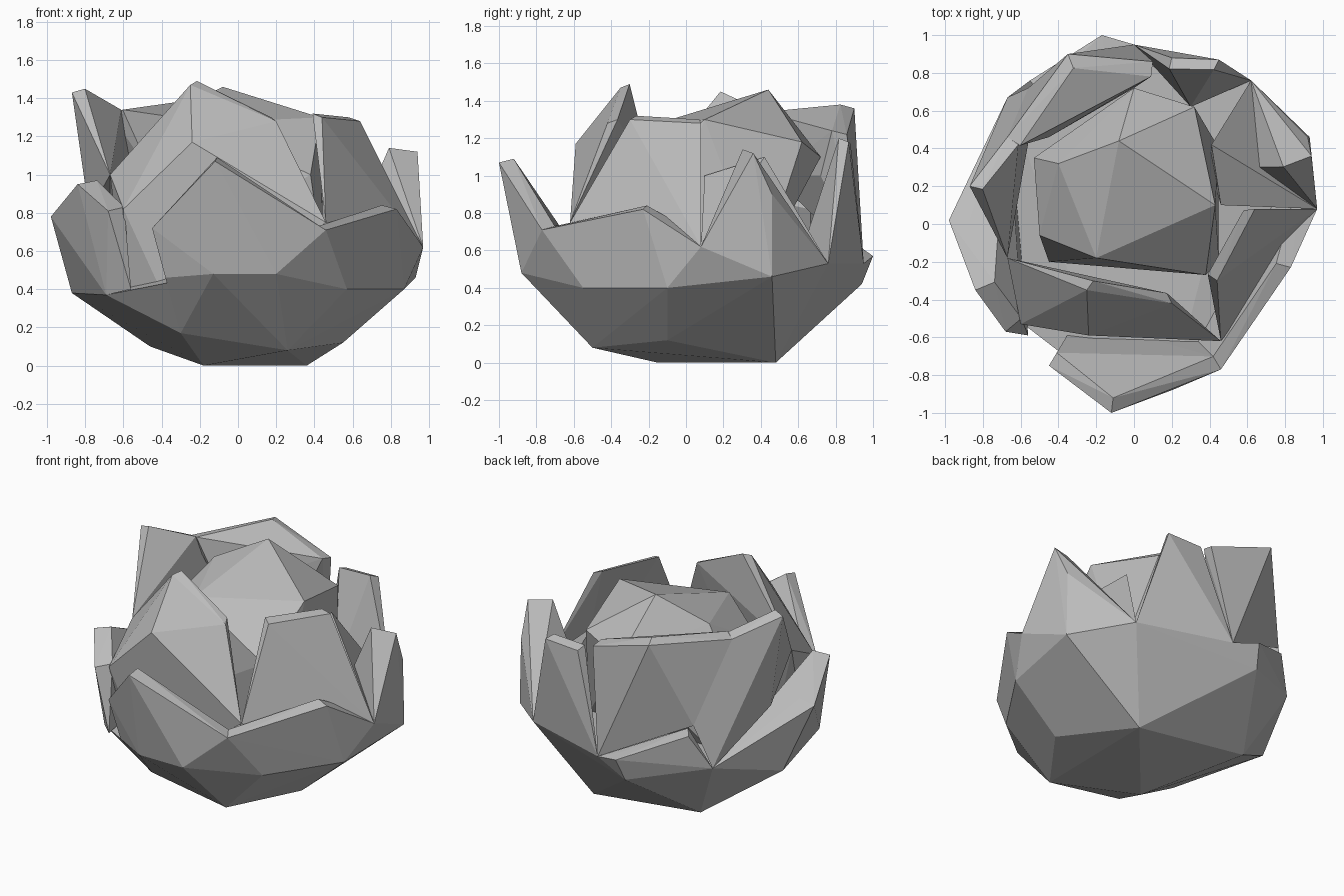
import bpy
import bmesh
from mathutils import Vector

cube = bpy.data.objects.get("Cube")
if cube:
    bpy.data.objects.remove(cube, do_unlink=True)

# One plain grey for the whole bloom
grey = bpy.data.materials.new("stone_grey")
colour = (.5, .5, .5, 1)
grey.use_nodes = True
grey.diffuse_color = colour
for node in grey.node_tree.nodes:
    if node.type == 'BSDF_PRINCIPLED':
        node.inputs["Base Color"].default_value = colour


def facet(name, points):
    """Flat-faced solid wrapped tightly around its corner points."""
    bm = bmesh.new()
    for point in points:
        bm.verts.new(point)
    hull = bmesh.ops.convex_hull(bm, input=bm.verts)
    loose = {item for item in hull["geom_interior"] + hull["geom_unused"]
             if isinstance(item, bmesh.types.BMVert)}
    bmesh.ops.delete(bm, geom=list(loose), context='VERTS')
    bmesh.ops.recalc_face_normals(bm, faces=bm.faces)
    mesh = bpy.data.meshes.new(name)
    bm.to_mesh(mesh)
    bm.free()
    mesh.materials.append(grey)
    obj = bpy.data.objects.new(name, mesh)
    bpy.context.collection.objects.link(obj)


def petal(name, rim, base, thickness):
    """Petal whose rim is thickened towards the middle of the bloom."""
    inner = []
    for x, y, z in rim:
        inward = Vector((-x, -y, 0)).normalized() * thickness
        inner.append(Vector((x, y, z + .02)) + inward)
    facet(name, rim + inner + base)


# Corners of the underside
sole_front = (-.18, -.15, 0)
sole_right = (.36, .48, 0)
keel_left = (-.3, -.5, .17)
keel_right = (.26, -.5, .08)
flank_left = (-.46, .5, .1)
flank_right = (.55, -.1, .12)

# Belly corners, shared by the bowl and the petals growing out of it
front_belly_left = (-.13, -.88, .48)
front_belly_right = (.2, -.88, .48)
front_right_belly = (.57, -.55, .4)
right_belly = (.87, -.1, .4)
right_back_belly = (.93, .46, .46)
back_right_belly = (.62, .76, .53)
back_belly = (0, .95, .53)
back_left_belly = (-.2, .94, .42)
left_back_belly = (-.67, .67, .52)
left_belly = (-.87, .2, .38)
left_front_belly = (-.69, -.45, .37)
front_left_belly = (-.38, -.72, .46)

# Corners where neighbouring petals meet
front_seam = (.46, -.77, .71)
inner_front_seam = (.46, -.62, .75)
right_seam = (.97, .08, .62)
left_seam = (-.67, -.18, 1)
back_left_seam = (-.56, .72, .8)
back_left_shoulder = (-.67, .46, 1.32)

# Lower bowl
facet("bowl", [
    sole_front, sole_right, keel_left, keel_right,
    flank_left, flank_right, front_belly_left, front_belly_right,
    front_right_belly, right_belly, right_back_belly, back_right_belly,
    back_belly, back_left_belly, left_back_belly, left_belly,
    left_front_belly,
])

# Closed bud in the middle
bud_base = [(x, y, .5) for x in (-.45, .45) for y in (-.2, .4)]
bud_crown = [
    (-.08, .44, 1.46), (.32, .62, 1.18), (.43, .1, 1.3),
    (.38, -.27, 1), (-.2, -.18, 1.27), (-.4, .32, 1.3),
    (-.5, -.06, 1.08), (0, .72, 1.1), (-.53, .35, 1.1),
]
facet("bud", bud_base + bud_crown)

# Outer petals
petal("front_outer_petal",
      rim=[(-.45, -.75, .72), (-.12, -1, 1.07), front_seam],
      base=[front_left_belly, front_belly_left, front_belly_right,
            keel_left, keel_right],
      thickness=.08)

petal("right_outer_petal",
      rim=[front_seam, (.83, -.23, .82), right_seam],
      base=[keel_right, front_belly_right, front_right_belly,
            right_belly, right_back_belly],
      thickness=.08)

petal("left_outer_petal",
      rim=[(-.98, .02, .78), (-.84, -.35, .95), (-.68, -.57, .81)],
      base=[left_belly, left_front_belly, left_back_belly,
            (-.56, -.59, .4)],
      thickness=.11)

petal("back_left_outer_petal",
      rim=[(-.17, 1, .57), (-.55, .76, .74)],
      base=[back_left_belly, left_back_belly, back_belly],
      thickness=.08)

# Inner front petal
petal("front_inner_petal",
      rim=[(-.25, -.35, 1.47), (.2, -.42, 1.28)],
      base=[left_seam, inner_front_seam, (-.24, -.59, 1.17),
            (-.6, -.53, .82), (-.6, -.4, .4), keel_left],
      thickness=.06)

# Inner right petals
petal("right_inner_petal",
      rim=[(.44, -.3, 1.3), (.64, .08, 1.28)],
      base=[inner_front_seam, right_seam, right_belly],
      thickness=.06)

facet("right_rear_fold", [
    (.46, .1, 1), (.41, .42, 1.1), (.6, .27, .8),
    right_seam, back_right_belly, (.4, .3, .5),
])

petal("right_rear_petal",
      rim=[(.94, .36, 1.12)],
      base=[right_seam, right_back_belly, back_right_belly,
            (.6, .3, .7), (.92, .46, .9)],
      thickness=.16)

# Back petals
petal("back_right_petal",
      rim=[(.45, .87, 1.18), (.2, .88, 1.17)],
      base=[back_right_belly, back_belly, (.3, .62, .6)],
      thickness=.06)

petal("back_petal",
      rim=[back_left_shoulder, (-.35, .9, 1.36), (.1, .86, 1.22)],
      base=[back_left_seam, back_belly, (0, .72, 1), (-.45, .46, 1)],
      thickness=.08)

# Tall left petal
petal("left_inner_petal",
      rim=[(-.87, .2, 1.43), back_left_shoulder, back_left_seam],
      base=[left_seam, left_back_belly, (-.75, .4, .7),
            (-.78, .2, .8)],
      thickness=.07)
